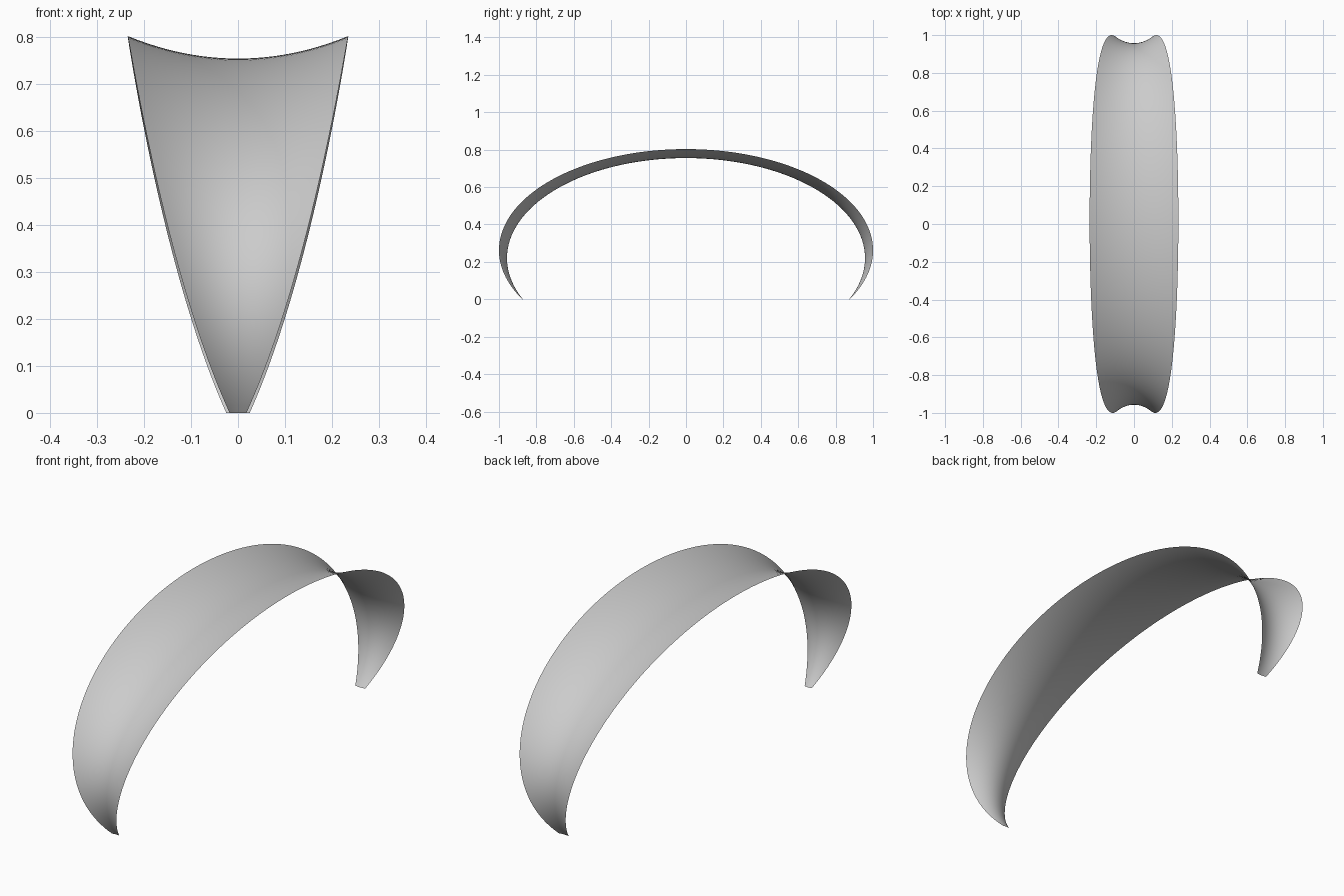
import bpy
import bmesh
from math import asin, sin, cos, pi

if "Cube" in bpy.data.objects:
    bpy.data.objects.remove(bpy.data.objects["Cube"])

ALONG, ACROSS = 128, 24

# Plain grey material
grey = bpy.data.materials.new("light grey")
grey.use_nodes = True
colour = (0.6, 0.6, 0.6, 1)
grey.diffuse_color = colour
grey.node_tree.nodes["Principled BSDF"].inputs["Base Color"].default_value = colour


def arch_point(f, reach, rise, centre_z):
    """Point on an elliptical arch, f = 0 at the front tip and 1 at the back tip."""
    start = -asin(centre_z / rise)
    angle = start + f * (pi - 2 * start)
    return -reach * cos(angle), centre_z + rise * sin(angle)


def half_width(f):
    """Broad at the crown, tapering to the tips; the front is slightly slimmer."""
    gap = abs(2 * f - 1)
    width = 0.025 + 0.21 * (1 - gap ** 2.1)
    return width - (0.007 * gap if f < 0.5 else 0)


# Arched band: the raised rims and the sunken middle follow two arches
bm = bmesh.new()
rows = []
for i in range(ALONG + 1):
    f = i / ALONG
    rim_y, rim_z = arch_point(f, 1.0, 0.541, 0.262)
    mid_y, mid_z = arch_point(f, 0.957, 0.535, 0.22)
    row = []
    for j in range(ACROSS + 1):
        u = 2 * j / ACROSS - 1
        k = u * u
        row.append(bm.verts.new((u * half_width(f),
                                 mid_y + (rim_y - mid_y) * k,
                                 mid_z + (rim_z - mid_z) * k)))
    rows.append(row)
for a, b in zip(rows, rows[1:]):
    for j in range(ACROSS):
        bm.faces.new((a[j], a[j + 1], b[j + 1], b[j]))

mesh = bpy.data.meshes.new("arched_band")
bm.to_mesh(mesh)
bm.free()
mesh.materials.append(grey)
band = bpy.data.objects.new("arched_band", mesh)
bpy.context.collection.objects.link(band)
for face in mesh.polygons:
    face.use_smooth = True
